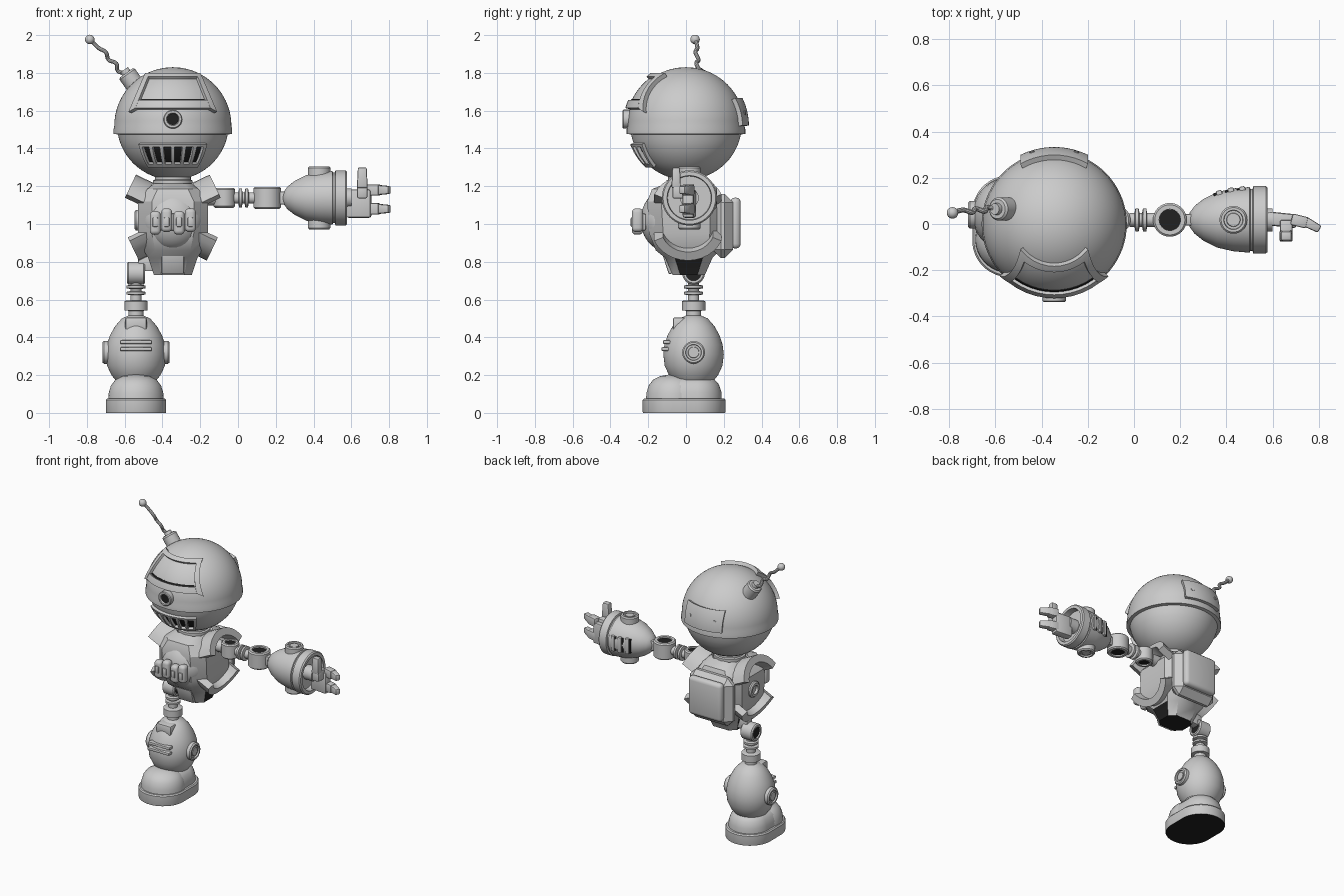
import bpy, bmesh, math
from mathutils import Vector, Euler

if "Cube" in bpy.data.objects:
    bpy.data.objects.remove(bpy.data.objects["Cube"])

CX = -0.345                      # centre line of head and torso
X, Y, Z = (1, 0, 0), (0, 1, 0), (0, 0, 1)


def material(name, v):
    m = bpy.data.materials.new(name)
    m.diffuse_color = (v, v, v, 1)
    m.use_nodes = True
    m.node_tree.nodes["Principled BSDF"].inputs["Base Color"].default_value = m.diffuse_color
    return m


GREY, DARK = material("light grey", .6), material("near black", .015)


def finish(name, bm, mat=GREY):
    bmesh.ops.remove_doubles(bm, verts=bm.verts, dist=1e-5)
    bmesh.ops.recalc_face_normals(bm, faces=bm.faces)
    me = bpy.data.meshes.new(name)
    bm.to_mesh(me)
    bm.free()
    me.materials.append(mat)
    ob = bpy.data.objects.new(name, me)
    bpy.context.collection.objects.link(ob)
    return ob


def loft(name, rings, cap_start=False, cap_end=False, mat=GREY):
    bm = bmesh.new()
    rows = [[bm.verts.new(p) for p in ring] for ring in rings]
    n = len(rows[0])
    for a, b in zip(rows, rows[1:]):
        for i in range(n):
            bm.faces.new((a[i], a[(i + 1) % n], b[(i + 1) % n], b[i]))
    for cap, row in ((cap_start, rows[0]), (cap_end, rows[-1])):
        if cap:
            bm.faces.new(row)
    return finish(name, bm, mat)


def lathe(name, profile, loc, axis=Z, segs=40, mat=GREY):
    """Revolve (radius, height) points around an axis through loc."""
    q = Vector(axis).to_track_quat('Z', 'Y')
    turn = [2 * math.pi * i / segs for i in range(segs)]
    return loft(name, [[Vector(loc) + q @ Vector((r * math.cos(a), r * math.sin(a), h)) for a in turn]
                       for r, h in profile], mat=mat)


def rod(name, r, h0, h1, loc, axis=Z, mat=GREY):
    return lathe(name, [(0, h0), (r, h0), (r, h1), (0, h1)], loc, axis, 28, mat)


def drum(name, ro, ri, h, loc, axis):
    """Ring with flat lips and a dark core."""
    lathe(name, [(ri, .01 - h), (ri, -h), (ro - .008, -h), (ro, .008 - h), (ro, h - .008),
                 (ro - .008, h), (ri, h), (ri, h - .01)], loc, axis)
    rod(name + "_core", ri, .01 - h, h - .01, loc, axis, DARK)


def boss(name, loc, axis):
    lathe(name, [(.06, -.05), (.06, .02), (.053, .028), (.042, .028),
                 (.04, .018), (.03, .018), (.028, .024), (0, .024)], loc, axis)


def bellows(name, loc, axis):
    prof = [(.03, -.01)]
    for h in (.012, .045):
        prof += [(.03, h), (.05, h + .004), (.05, h + .018), (.03, h + .022)]
    lathe(name, prof + [(.03, .1)], loc, axis, 28)


def box(name, loc, size, rot=(0, 0, 0), bevel=.008, taper=1, seg=2, mat=GREY):
    bm = bmesh.new()
    bmesh.ops.create_cube(bm, size=1)
    for v in bm.verts:
        k = taper if v.co.x > 0 else 1
        v.co = Vector((v.co.x * size[0], v.co.y * size[1] * k, v.co.z * size[2] * k))
    bmesh.ops.bevel(bm, geom=bm.edges[:], offset=bevel, segments=seg, affect='EDGES', profile=.5)
    e = Euler([math.radians(a) for a in rot]).to_matrix()
    for v in bm.verts:
        v.co = e @ v.co + Vector(loc)
    return finish(name, bm, mat)


def solid(ob, t):
    m = ob.modifiers.new("thickness", 'SOLIDIFY')
    m.thickness, m.offset = t, 0


def ball_patch(name, quads, radius, t, side=-1, n=10, mat=GREY):
    """Quads drawn in the front view, projected on the head ball."""
    bm = bmesh.new()
    for a, b, c, d in [[Vector(p) for p in quad] for quad in quads]:
        g = []
        for i in range(n + 1):
            ps = [a.lerp(d, i / n).lerp(b.lerp(c, i / n), j / n) for j in range(n + 1)]
            g.append([bm.verts.new((CX + p.x, side * math.sqrt(radius ** 2 - p.length_squared), 1.52 + p.y))
                      for p in ps])
        for i in range(n):
            for j in range(n):
                bm.faces.new((g[i][j], g[i][j + 1], g[i + 1][j + 1], g[i + 1][j]))
    solid(finish(name, bm, mat), t)


def jaw_shell(name, radius, levels, keep, mat=GREY):
    """Lower ball surface in 4 degree strips; keep(angle, z) picks the faces."""
    bm = bmesh.new()

    def vert(deg, z):
        r, a = math.sqrt(max(0, radius ** 2 - (z - 1.53) ** 2)), math.radians(deg)
        return bm.verts.new((CX + r * math.sin(a), -r * math.cos(a), z))
    for d in range(-180, 180, 4):
        for z0, z1 in zip(levels, levels[1:]):
            if keep(d, (z0 + z1) / 2):
                bm.faces.new((vert(d - 2, z0), vert(d + 2, z0), vert(d + 2, z1), vert(d - 2, z1)))
    return finish(name, bm, mat)


def slot(a, z):
    return abs(a) < 36 and a % 12 != 0 and 1.325 < z < 1.41


# ---- head
dome = [(.31 * math.cos(math.radians(a)), .31 * math.sin(math.radians(a))) for a in range(90, -1, -5)]
lathe("head_dome", dome + [(.314, -.02), (.314, -.043), (.29, -.046)], (CX, 0, 1.52), segs=72)
low = [1.234, 1.236, 1.24, 1.25, 1.265, 1.285, 1.305, 1.323, 1.345, 1.365, 1.385, 1.41, 1.425, 1.45, 1.48]
jaw_shell("jaw", .296, low, lambda a, z: not slot(a, z))
jaw_shell("mouth_inside", .29, low[6:13], lambda a, z: abs(a) < 38, DARK)
solid(jaw_shell("mouth_grille", .306, low[6:13], lambda a, z: abs(a) < 38 and not slot(a, z)), .018)
side = [(.14, .268), (.225, .07), (.19, .09), (.125, .25)]
ball_patch("visor_frame", [side, [(-x, z) for x, z in side],
                           [(-.14, .268), (.14, .268), (.125, .25), (-.125, .25)],
                           [(-.174, .13), (.174, .13), (.19, .09), (-.19, .09)]], .32, .03)
ball_patch("visor_window", [[(-.125, .25), (.125, .25), (.174, .13), (-.174, .13)]], .316, .004)
ball_patch("visor_gap", [[(-.165, .14), (.165, .14), (.17, .13), (-.17, .13)]], .32, .004, mat=DARK)
ball_patch("back_plate", [[(-.14, .14), (.14, .14), (.14, 0), (-.14, 0)]], .316, .034, 1)
for s in (-1, 1):
    rod("back_plate_stud", .012, 0, .026, (CX + s * .09, .29, 1.585), (s * .28, .93, .2))
lathe("nose_ring", [(.05, 0), (.05, .035), (.045, .04), (.034, .04), (.03, .03)], (CX, -.297, 1.555), (0, -1, 0))
rod("nose_hole", .03, 0, .029, (CX, -.297, 1.555), (0, -1, 0), DARK)

# ---- antenna
lathe("antenna_base", [(.05, -.04), (.05, .07), (.042, .08), (.026, .08), (.024, .1), (0, .1)],
      (-.545, .065, 1.735), (-.58, 0, .81))
cu = bpy.data.curves.new("antenna_wire", 'CURVE')
cu.dimensions, cu.bevel_depth, cu.bevel_resolution, cu.resolution_u = '3D', .011, 3, 6
sp = cu.splines.new('BEZIER')
path = [(-.595, .065, 1.80), (-.635, .072, 1.81), (-.645, .055, 1.85), (-.685, .066, 1.87),
        (-.70, .05, 1.91), (-.735, .06, 1.93), (-.785, .048, 1.98)]
sp.bezier_points.add(len(path) - 1)
for bp, p in zip(sp.bezier_points, path):
    bp.co, bp.handle_left_type, bp.handle_right_type = p, 'AUTO', 'AUTO'
cu.materials.append(GREY)
bpy.context.collection.objects.link(bpy.data.objects.new("antenna_wire", cu))
ball = [(.025 * math.sin(math.pi * i / 12), -.025 * math.cos(math.pi * i / 12)) for i in range(13)]
lathe("antenna_ball", ball, (-.785, .048, 1.977), segs=24)

# ---- torso: chamfered sections (z, half width, front y, back y); sides of the pelvis and its bottom are dark
rings = []
for z, hx, y0, y1 in [(.73, .1, -.07, .10), (.82, .13, -.11, .14), (.86, .155, -.16, .18), (.95, .185, -.195, .2),
                      (1.12, .185, -.205, .2), (1.185, .135, -.18, .17), (1.215, .1, -.1, .1)]:
    c = hx * .4
    rings.append([(CX + x, y, z) for x, y in [(c - hx, y0), (hx - c, y0), (hx, y0 + c), (hx, y1 - c), (hx - c, y1),
                                              (c - hx, y1), (-hx, y1 - c), (-hx, y0 + c)]])
torso = loft("torso", rings, cap_start=True)
torso.data.materials.append(DARK)
for f in torso.data.polygons:
    if f.center.z < .82 and (abs(f.normal.x) > .85 or f.normal.z < -.9):
        f.material_index = 1
lathe("neck", [(.09, 0), (.105, .005), (.105, .03), (.095, .035), (.095, .07)], (CX, 0, 1.2))
lathe("belly", [(.165 * math.cos(math.radians(a)), .14 * math.sin(math.radians(a))) for a in range(0, 91, 10)],
      (CX, -.1, 1.02), (0, -1, 0))
box("pelvis_front_plate", (CX, -.095, .795), (.12, .03, .12), (18, 0, 0))
box("pack_body", (CX, .195, .99), (.34, .11, .34), bevel=.045, seg=1)
box("pack_cover", (CX, .262, 1.005), (.26, .055, .27), bevel=.025, seg=3)
box("buckle_plate", (CX, -.238, 1.01), (.2, .05, .09))
for i, dx in enumerate((-.093, -.033, .033, .093)):
    box("buckle_cell", (CX + dx, -.257, 1.01 + (.01 if i % 2 else -.004)), (.058, .06, .125), bevel=.022, seg=4)
    box("buckle_clip", (CX + dx, -.283, 1.01), (.03, .02, .05), bevel=.006)

# ---- arched frames above and below each side opening
R, ax, up = .195, Vector((.9, 0, .43)), Vector((-.43, 0, .9))
for sx in (-1, 1):
    for sz, top in ((1, Vector((.15, 0, .2))), (-1, Vector((.135, 0, .212)))):
        rings = []
        for k in range(-6, 7):
            t = math.radians(k * 11)
            out = up * math.cos(t) + Vector((0, math.sin(t), 0))
            ps = [top - up * R + out * r + ax * w
                  for w, r in [(-.05, R), (.05, R), (.05, R - .05), (-.05, R - .05)]]
            rings.append([(CX + sx * p.x, p.y + .01, 1.04 + sz * p.z) for p in ps])
        loft("shoulder_frame" if sz > 0 else "hip_frame", rings, True, True)
lathe("left_socket", [(.055, 0), (.055, .02), (.045, .028), (.03, .028), (.03, .01), (0, .01)],
      (CX - .175, 0, 1.02), (-1, 0, 0))

# ---- arm
AY, AZ = .018, 1.138
rod("shoulder_shaft", .04, 0, .1, (-.22, AY, AZ), X)
drum("shoulder_drum", .058, .036, .052, (-.073, AY, AZ), Z)
bellows("arm_bellows", (-.01, AY, AZ), X)
drum("elbow_drum", .073, .046, .058, (.155, AY, AZ), Z)
box("elbow_link", (.26, AY, AZ), (.1, .05, .07))
lathe("forearm", [(0, .235), (.03, .24), (.06, .262), (.09, .30), (.12, .36), (.136, .43), (.142, .50), (.134, .503),
                  (.134, .513), (.146, .516), (.146, .57), (.139, .578), (.118, .578), (.115, .535), (0, .535)],
      (0, AY, AZ), X, 56)
for s in (-1, 1):
    boss("forearm_boss", (.43, AY, AZ + s * .138), (0, 0, s))
for x, y in ((.37, .118), (.42, .13), (.47, .135)):
    box("forearm_gill", (x, AY + y - .008, AZ), (.026, .035, .11), (0, 0, 12), .006)
    box("forearm_gill_gap", (x - .018, AY + y - .012, AZ), (.014, .022, .1), (0, 0, 12), .003, mat=DARK)

# ---- hand
rod("wrist", .05, .53, .6, (0, AY, AZ), X)
box("palm", (.64, AY, AZ - .03), (.13, .06, .15), (0, 0, -6), .012)
for z in (1.18, 1.08):
    box("finger_base", (.715, AY - .005, z), (.07, .05, .06), (0, 0, -14))
    box("finger_tip", (.768, AY - .022, z), (.08, .045, .055), (0, 0, -28), .008, .75)
box("thumb_base", (.658, AY - .045, 1.17), (.055, .09, .07), bevel=.01)
box("thumb_tip", (.658, AY - .07, 1.245), (.11, .05, .058), (0, -90, 0), .008, .8)

# ---- leg
LX, LY = -.54, .04
box("hip_link", (LX + .06, LY, .79), (.1, .06, .08))
drum("hip_drum", .06, .04, .048, (LX, LY, .74), X)
bellows("leg_bellows", (LX, LY, .69), (0, 0, -1))
lathe("knee_collar", [(.03, .54), (.062, .542), (.062, .59), (.05, .596), (.03, .596)], (LX, LY, 0))
rod("knee_shaft", .04, .48, .55, (LX, LY, 0))
lathe("shin", [(.04, .515), (.075, .5), (.11, .46), (.138, .41), (.154, .36), (.16, .31), (.153, .25),
               (.13, .2), (.11, .175)], (LX, LY, 0), segs=56)
box("knee_guard", (LX, LY - .05, .468), (.115, .12, .075), bevel=.012)
for s in (-1, 1):
    boss("shin_boss", (LX + s * .15, LY, .32), (s, 0, 0))
for z, y in ((.375, -.142), (.338, -.15)):
    box("shin_gill", (LX, LY + y, z), (.17, .04, .02), bevel=.006)


# ---- foot: rounded outlines
def outline(r, z, y0=-.07, y1=.05, n=20):
    return [(LX + r * math.cos(a), (y1 if a < math.pi else y0) + r * math.sin(a), z)
            for a in [math.pi * (i + .5) / n for i in range(2 * n)]]


loft("sole", [outline(r, z) for r, z in [(.158, 0), (.16, .006), (.16, .068), (.153, .076), (.14, .076)]])
loft("sole_bottom", [outline(.157, 0), outline(.157, .004)], True, True, DARK)
loft("foot_upper", [outline(r, z) for r, z in [(.14, .07), (.138, .11), (.125, .15), (.1, .178), (.06, .19)]],
     cap_end=True)
loft("toe_cap", [outline(r, z, -.065, -.068) for r, z in [(.147, .07), (.145, .105), (.133, .145), (.11, .175),
                                                          (.07, .195), (.03, .202)]], cap_end=True)

# ---- apply thickness, then shade
for ob in bpy.context.collection.objects:
    ob.select_set(True)
bpy.context.view_layer.objects.active = bpy.data.objects["jaw"]
bpy.ops.object.convert(target='MESH')
bpy.ops.object.shade_smooth_by_angle(angle=math.radians(32))
